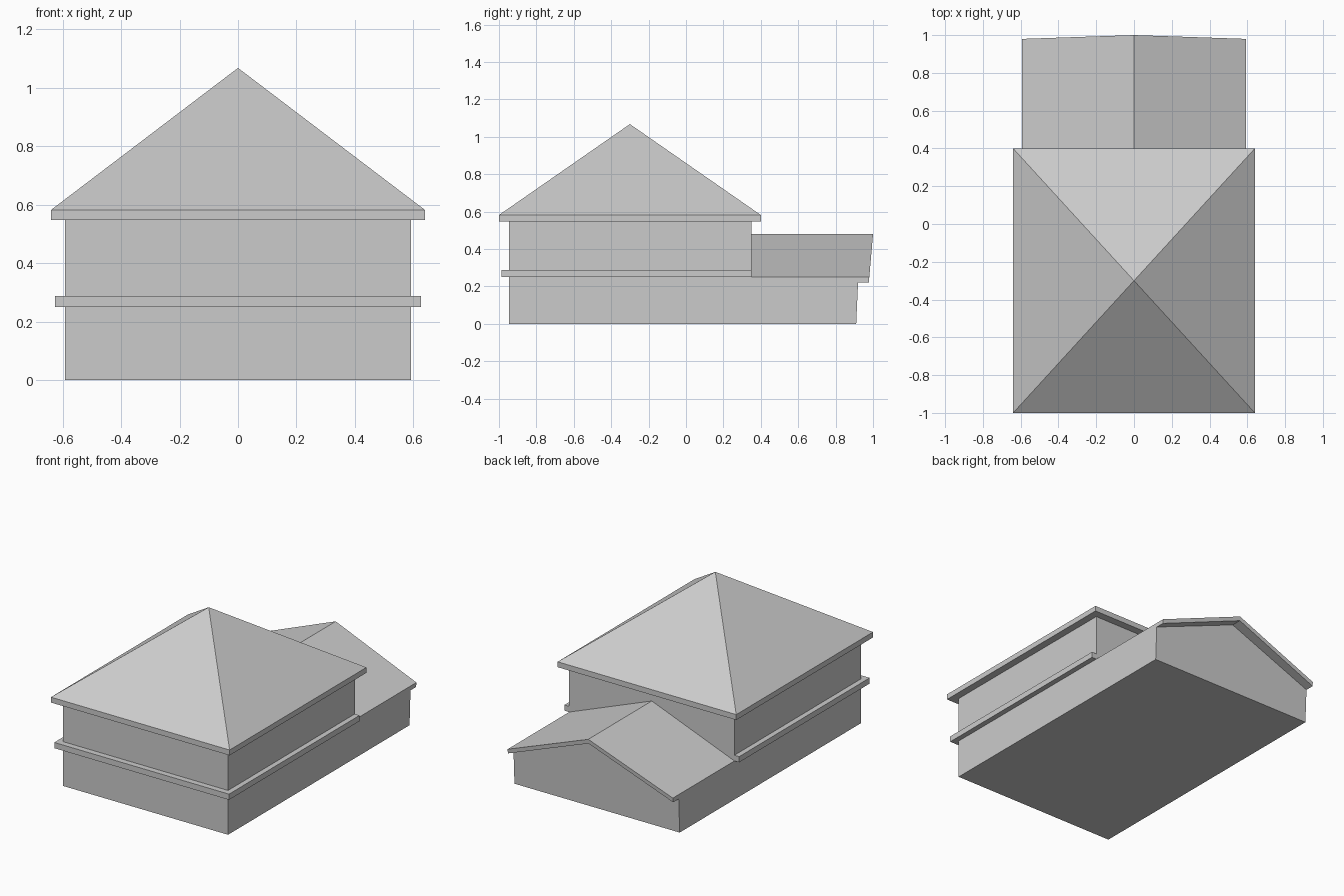
import bpy

if "Cube" in bpy.data.objects:
    bpy.data.objects.remove(bpy.data.objects["Cube"])


def make_mesh(name, verts, faces):
    mesh = bpy.data.meshes.new(name)
    mesh.from_pydata(verts, [], faces)
    obj = bpy.data.objects.new(name, mesh)
    bpy.context.collection.objects.link(obj)
    return obj


def box(name, half_x, y0, y1, z0, z1):
    outline = [(-half_x, z0), (half_x, z0), (half_x, z1), (-half_x, z1)]
    return extrude_y(name, outline, y0, lambda z: y1)


def extrude_y(name, outline, y0, back):
    # Extrude an x-z outline (counter-clockwise from the front) to a back
    # end whose y depends on height
    n = len(outline)
    verts = [(x, y0, z) for x, z in outline] + [(x, back(z), z) for x, z in outline]
    faces = [tuple(range(n)), tuple(range(2 * n - 1, n - 1, -1))]
    faces += [(i, i + n, (i + 1) % n + n, (i + 1) % n) for i in range(n)]
    return make_mesh(name, verts, faces)


W = 0.592        # half width of walls
JOIN = 0.35      # where the rear wing meets the two-storey block

# Two-storey block and the band between its floors
box("main_walls", W, -0.947, JOIN, 0, 0.56)
box("floor_band", 0.626, -0.986, JOIN, 0.25, 0.287)

# Main roof: eaves slab rising to a single peak
hx, y0, y1, z0, z1 = 0.64, -1.0, 0.4, 0.547, 0.582
base = [(-hx, y0), (hx, y0), (hx, y1), (-hx, y1)]
verts = [(x, y, z0) for x, y in base] + [(x, y, z1) for x, y in base]
verts.append((0, -0.3, 1.068))
faces = [(3, 2, 1, 0)]
for i in range(4):
    j = (i + 1) % 4
    faces += [(i, j, j + 4, i + 4), (i + 4, j + 4, 8)]
make_mesh("main_roof", verts, faces)

# Rear wing walls with a gable end leaning slightly outwards
extrude_y("wing_walls", [(-W, 0), (W, 0), (W, 0.222), (0, 0.452), (-W, 0.222)],
          JOIN, lambda z: 0.91 + 0.045 * z)

# Rear wing gable roof, overhanging only at the back
extrude_y("wing_roof", [(-W, 0.222), (0, 0.452), (W, 0.222),
                        (W, 0.25), (0, 0.48), (-W, 0.25)],
          JOIN, lambda z: 0.98 + 0.087 * (z - 0.25))
